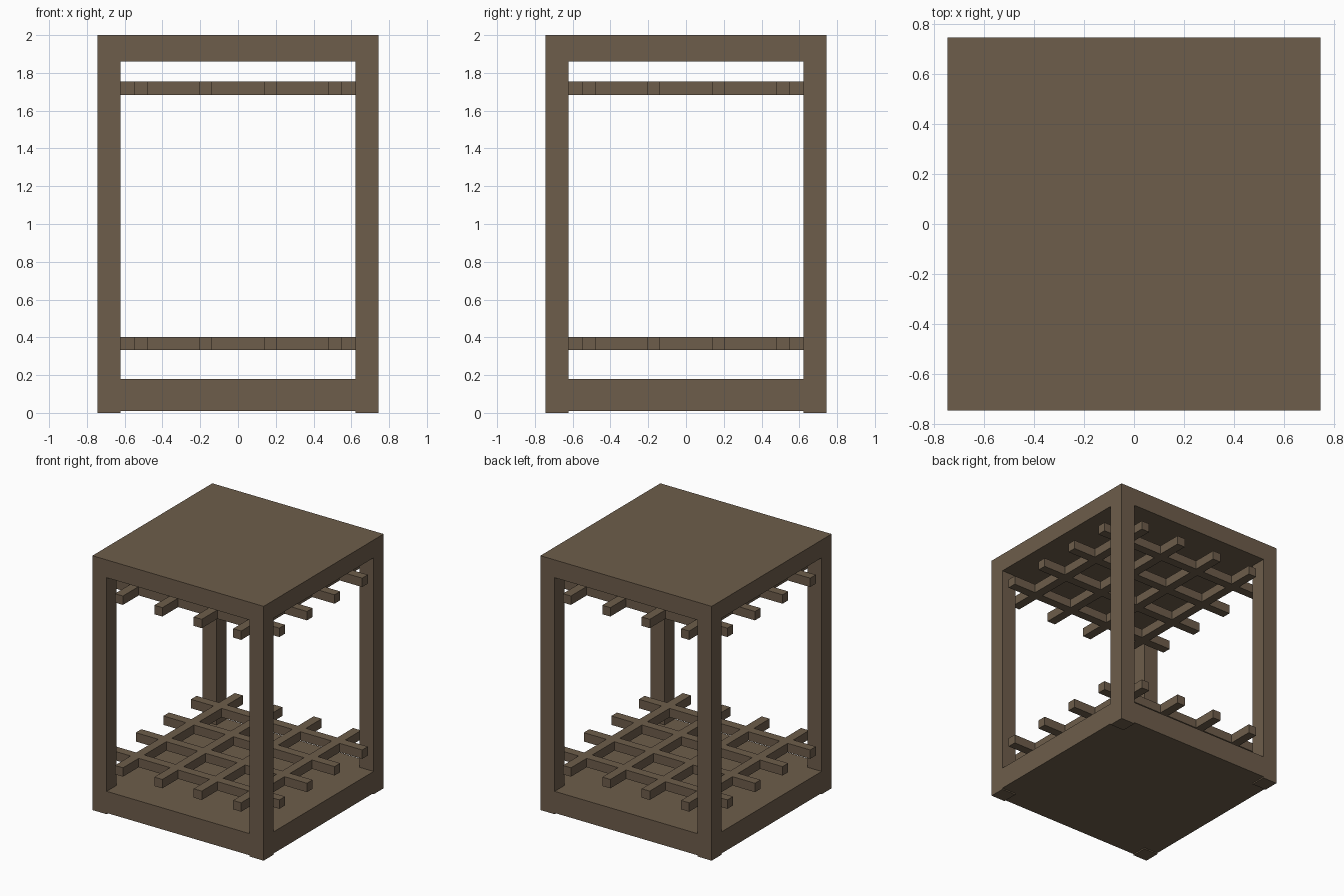
import bpy

if "Cube" in bpy.data.objects:
    bpy.data.objects.remove(bpy.data.objects["Cube"])

HALF = 0.745      # half width of the frame
POST = 0.124      # corner post thickness
BAR = 0.07        # lattice bar thickness

wood = bpy.data.materials.new("dark_wood")
wood.diffuse_color = (0.155, 0.11, 0.07, 1)
wood.use_nodes = True
wood.node_tree.nodes["Principled BSDF"].inputs["Base Color"].default_value = wood.diffuse_color


def box(name, x0, x1, y0, y1, z0, z1):
    """Axis-aligned box given by its limits."""
    bpy.ops.mesh.primitive_cube_add(
        size=1, location=((x0 + x1) / 2, (y0 + y1) / 2, (z0 + z1) / 2))
    ob = bpy.context.object
    ob.name = name
    ob.scale = (x1 - x0, y1 - y0, z1 - z0)
    bpy.ops.object.transform_apply(location=False, rotation=False, scale=True)
    ob.data.materials.append(wood)
    return ob


# Solid base and roof slabs
box("base_slab", -HALF, HALF, -HALF, HALF, 0.01, 0.18)
box("roof_slab", -HALF, HALF, -HALF, HALF, 1.86, 2.0)

# Four corner posts, reaching just below the base as feet
c = HALF - POST / 2
for side, sx in (("left", -1), ("right", 1)):
    for end, sy in (("front", -1), ("back", 1)):
        box(f"{end}_{side}_post", sx * c - POST / 2, sx * c + POST / 2,
            sy * c - POST / 2, sy * c + POST / 2, 0, 2.0)

# Lower and upper lattices of crossing bars, flush with the frame faces
for level, z in (("lower", 0.333), ("upper", 1.684)):
    for i in range(4):
        p = (i - 1.5) * 0.343
        a, b = p - BAR / 2, p + BAR / 2
        box(f"{level}_lattice_depth_bar_{i + 1}", a, b, -HALF, HALF, z, z + BAR)
        box(f"{level}_lattice_cross_bar_{i + 1}", -HALF, HALF, a, b, z, z + BAR)
